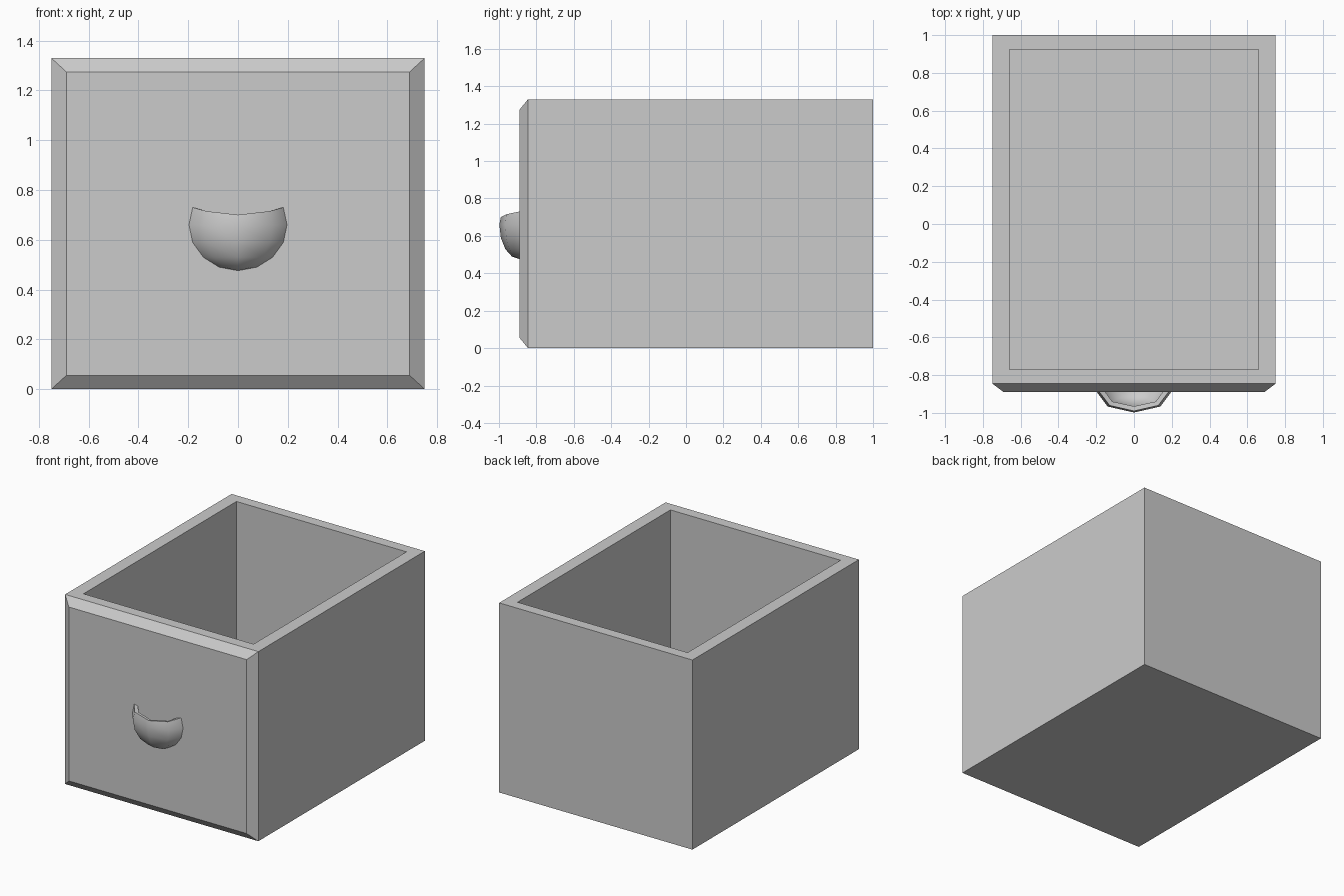
import bpy, bmesh
from math import sin, cos, radians
from mathutils import Vector

cube = bpy.data.objects.get("Cube")
if cube:
    bpy.data.objects.remove(cube, do_unlink=True)

# One plain grey for everything
grey = bpy.data.materials.new("light_grey")
grey.use_nodes = True
COLOR = (0.6, 0.6, 0.6, 1)
grey.diffuse_color = COLOR
grey.node_tree.nodes["Principled BSDF"].inputs["Base Color"].default_value = COLOR


def make_object(name, bm):
    mesh = bpy.data.meshes.new(name)
    bm.to_mesh(mesh)
    bm.free()
    mesh.materials.append(grey)
    obj = bpy.data.objects.new(name, mesh)
    bpy.context.collection.objects.link(obj)
    return obj


def facing(bm, direction):
    """The outermost face that points in a direction."""
    d = Vector(direction)
    bm.normal_update()
    faces = [f for f in bm.faces if f.normal.dot(d) > 0.99]
    return max(faces, key=lambda f: f.calc_center_median().dot(d))


def fit(verts, low, high):
    """Snap the corners of a box or face to the given limits."""
    mid = sum((v.co for v in verts), Vector()) / len(verts)
    for v in verts:
        v.co = [high[i] if v.co[i] > mid[i] else low[i] for i in range(3)]


def inset_to(bm, face, low, high):
    """Inset a face and fit the new inner face to the given limits."""
    bmesh.ops.inset_individual(bm, faces=[face], thickness=0.01)
    fit(face.verts, low, high)


# Drawer box with a chamfered front panel and a hollow inside
W, BACK, FRONT, H = 0.75, 1.0, -0.845, 1.33
PANEL = -0.89
bm = bmesh.new()
bmesh.ops.create_cube(bm, size=1)
fit(bm.verts[:], (-W, FRONT, 0), (W, BACK, H))
inset_to(bm, facing(bm, (0, -1, 0)), (-0.69, PANEL, 0.055), (0.69, PANEL, 1.275))
rim = facing(bm, (0, 0, 1))
inset_to(bm, rim, (-0.66, -0.77, H), (0.66, 0.925, H))
well = bmesh.ops.extrude_discrete_faces(bm, faces=[rim])["faces"][0]
for v in well.verts:
    v.co.z = 0.09
make_object("drawer_box", bm)

# Cup handle: front half of a flattened ball with a drooping open top
RX, RY, RZ, CZ = 0.197, 0.108, 0.184, 0.66
bm = bmesh.new()
rows = []
for i in range(6):
    lat = radians(-90 + 22.5 * i)
    row = []
    for j in range(5):
        lon = radians(45 * j)
        droop = 0.03 * sin(lon) ** 2 if i == 5 else 0
        row.append(bm.verts.new((RX * cos(lat) * cos(lon),
                                 PANEL - RY * cos(lat) * sin(lon),
                                 CZ + RZ * sin(lat) - droop)))
    rows.append(row)
for low, up in zip(rows, rows[1:]):
    for j in range(4):
        bm.faces.new((low[j], up[j], up[j + 1], low[j + 1]))
bmesh.ops.remove_doubles(bm, verts=bm.verts[:], dist=0.0001)
handle = make_object("cup_handle", bm)
shell = handle.modifiers.new("thickness", "SOLIDIFY")
shell.thickness = 0.025
shell.offset = -1

# Smooth bowl, crisp rim
bpy.ops.object.select_all(action="DESELECT")
handle.select_set(True)
bpy.context.view_layer.objects.active = handle
bpy.ops.object.modifier_apply(modifier=shell.name)
bpy.ops.object.shade_smooth_by_angle(angle=radians(50))
